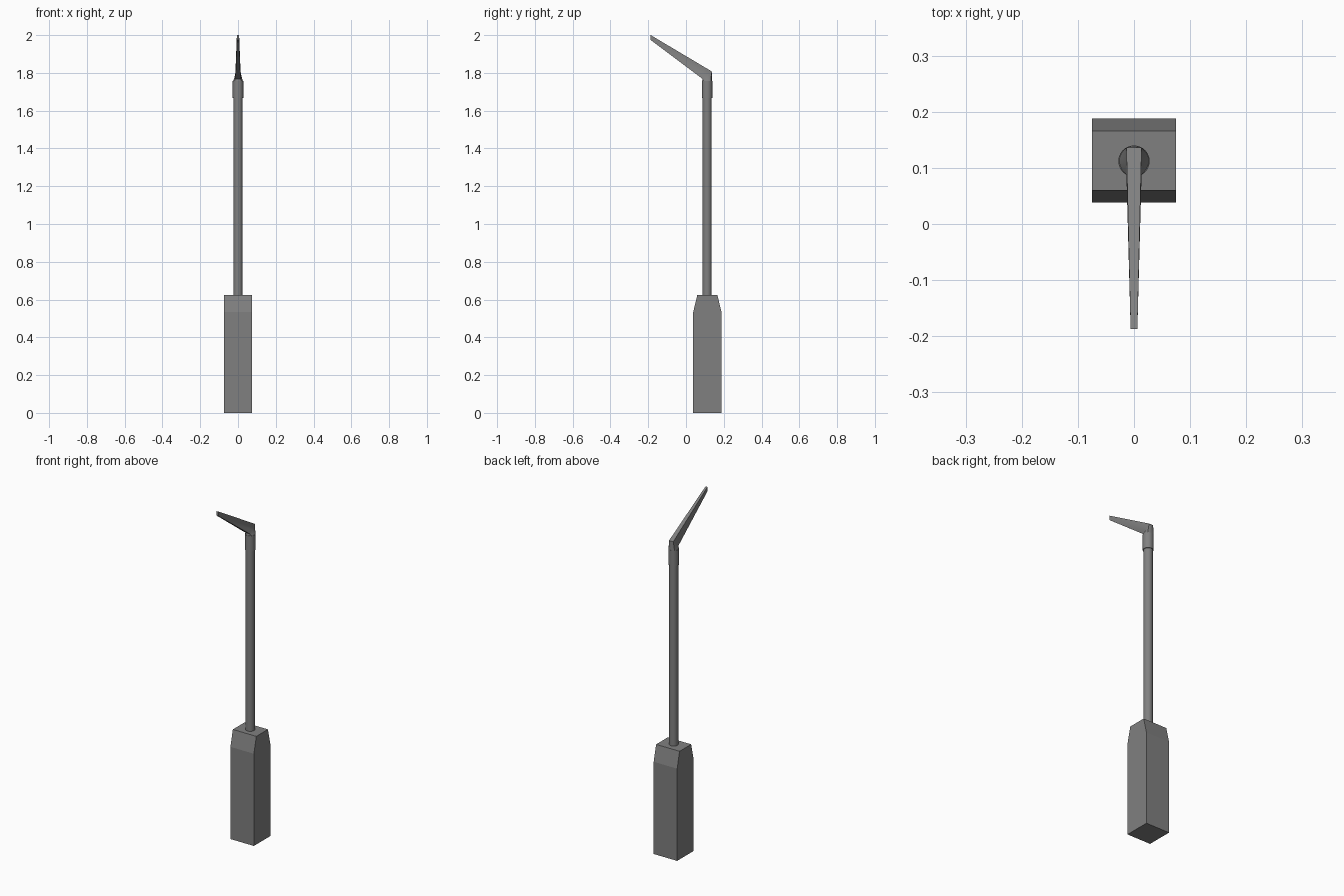
import bpy, bmesh, math
from mathutils import Vector

if "Cube" in bpy.data.objects:
    bpy.data.objects.remove(bpy.data.objects["Cube"])

AXIS_Y = 0.112
SIDES = 24

grey = bpy.data.materials.new("mid_grey")
grey.diffuse_color = (0.216, 0.216, 0.216, 1)
grey.use_nodes = True
grey.node_tree.nodes["Principled BSDF"].inputs["Base Color"].default_value = grey.diffuse_color


def loft(name, rings, smooth=False):
    """Skin a list of equal-length closed rings and cap both ends."""
    bm = bmesh.new()
    loops = [[bm.verts.new(p) for p in ring] for ring in rings]
    n = len(loops[0])
    for a, b in zip(loops, loops[1:]):
        for i in range(n):
            j = (i + 1) % n
            bm.faces.new((a[i], a[j], b[j], b[i]))
    bm.faces.new(loops[0][::-1])
    bm.faces.new(loops[-1])
    bmesh.ops.recalc_face_normals(bm, faces=bm.faces)
    me = bpy.data.meshes.new(name)
    bm.to_mesh(me)
    bm.free()
    me.materials.append(grey)
    ob = bpy.data.objects.new(name, me)
    bpy.context.collection.objects.link(ob)
    if smooth:
        bpy.ops.object.select_all(action='DESELECT')
        ob.select_set(True)
        bpy.context.view_layer.objects.active = ob
        bpy.ops.object.shade_smooth_by_angle(angle=math.radians(35))
    return ob


def circle(r, z):
    return [(r * math.cos(t), AXIS_Y + r * math.sin(t), z)
            for t in (2 * math.pi * i / SIDES for i in range(SIDES))]


def flat_section(half_w, low, high):
    """Rectangular ring between two (y, z) points, matched to circle()."""
    low, high = Vector((0, *low)), Vector((0, *high))
    mid, half = (low + high) / 2, (high - low) / 2
    pts = []
    for i in range(SIDES):
        t = 2 * math.pi * i / SIDES
        c, s = math.cos(t), math.sin(t)
        k = max(abs(c), abs(s))
        pts.append(mid + half * (s / k) + Vector((half_w * c / k, 0, 0)))
    return pts


def box_ring(hx, y0, y1, z):
    return [(-hx, y0, z), (hx, y0, z), (hx, y1, z), (-hx, y1, z)]


# handle block, tapered front and back near the top
loft("handle", [box_ring(0.075, 0.038, 0.188, 0),
                box_ring(0.075, 0.038, 0.188, 0.533),
                box_ring(0.075, 0.06, 0.166, 0.625)])

# long round shaft
loft("shaft", [circle(0.024, 0.61), circle(0.024, 1.68)], True)

# collar around the shaft end
loft("collar", [circle(0.028, 1.667), circle(0.028, 1.757)], True)

# bent blade: round neck flattening into a tapering arm
loft("blade", [circle(0.027, 1.755),
               flat_section(0.0135, (0.088, 1.768), (0.136, 1.808)),
               flat_section(0.006, (-0.187, 1.974), (-0.187, 2.0))], True)
